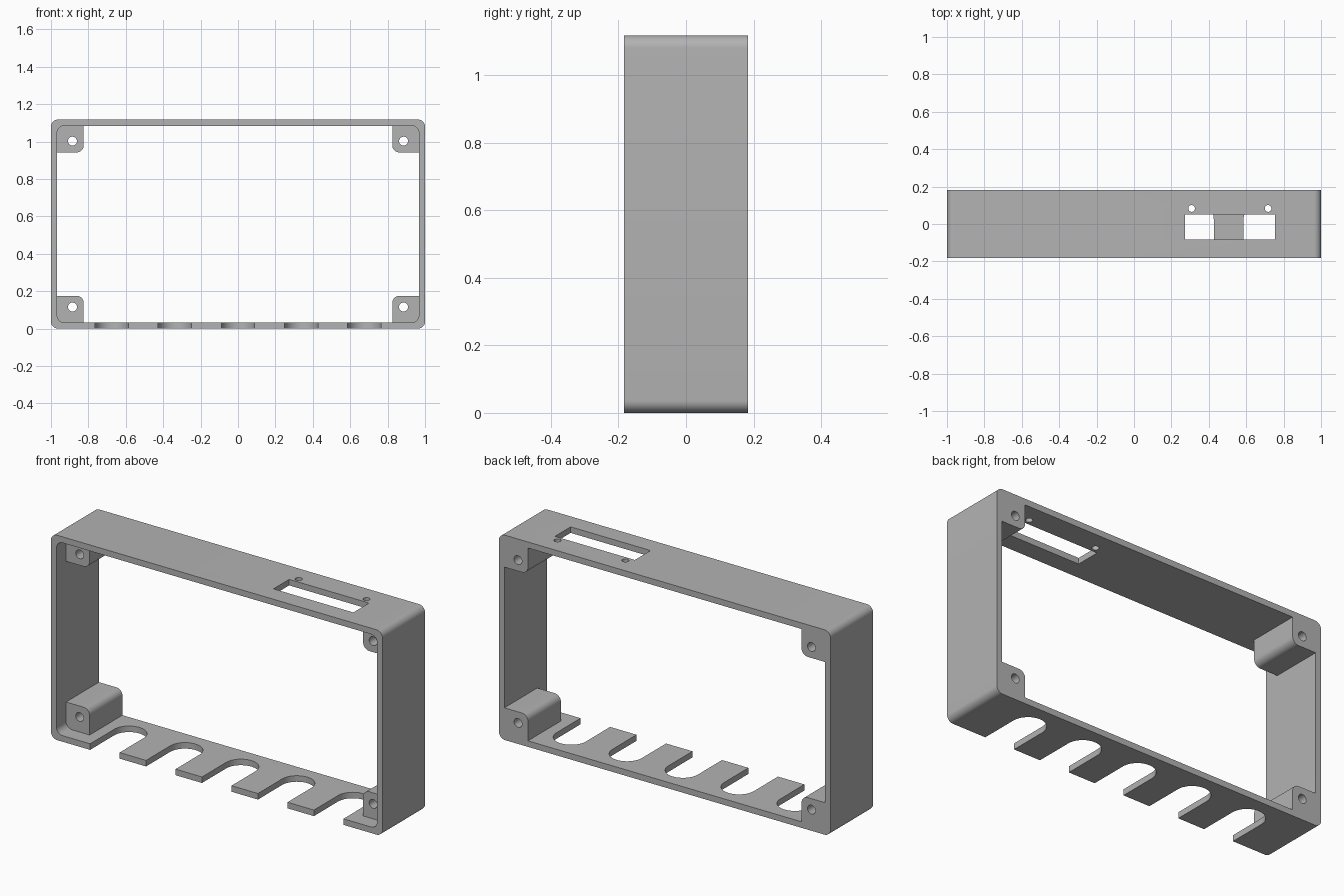
import bpy, bmesh, math
from mathutils import Vector

if "Cube" in bpy.data.objects:
    bpy.data.objects.remove(bpy.data.objects["Cube"], do_unlink=True)

HEIGHT, DEPTH, WALL = 1.117, 0.183, 0.033
ROUND = 0.037          # corner radius
POST = 0.142           # post side length
POST_FRONT = -0.1      # posts are set back from the front rim

grey = bpy.data.materials.new("mid grey plastic")
grey.use_nodes = True
colour = (0.45, 0.45, 0.45, 1)
grey.diffuse_color = colour
grey.node_tree.nodes["Principled BSDF"].inputs["Base Color"].default_value = colour


def arc(cx, cy, r, start, end, steps):
    angles = [math.radians(start + (end - start) * i / steps) for i in range(steps + 1)]
    return [(cx + r * math.cos(a), cy + r * math.sin(a)) for a in angles]


def rounded_rect(x0, x1, y0, y1, radii):
    """Outline from the top right corner, counter-clockwise; radius 0 stays square."""
    corners = [(x1, y1, -1, -1), (x0, y1, 1, -1), (x0, y0, 1, 1), (x1, y0, -1, 1)]
    pts = []
    for i, ((x, y, sx, sy), r) in enumerate(zip(corners, radii)):
        pts += arc(x + sx * r, y + sy * r, r, 90 * i, 90 * i + 90, 10) if r else [(x, y)]
    return pts


def prism(name, outline, low, high, axis):
    """Extrude an outline along Y (outline in XZ) or along Z (outline in XY)."""
    bm = bmesh.new()
    place = (lambda a, b: (a, low, b)) if axis == "Y" else (lambda a, b: (a, b, low))
    face = bm.faces.new([bm.verts.new(place(a, b)) for a, b in outline])
    new = bmesh.ops.extrude_face_region(bm, geom=[face])["geom"]
    shift = Vector((0, high - low, 0)) if axis == "Y" else Vector((0, 0, high - low))
    bmesh.ops.translate(bm, vec=shift, verts=[v for v in new if isinstance(v, bmesh.types.BMVert)])
    bmesh.ops.recalc_face_normals(bm, faces=bm.faces)
    mesh = bpy.data.meshes.new(name)
    bm.to_mesh(mesh)
    bm.free()
    mesh.materials.append(grey)
    obj = bpy.data.objects.new(name, mesh)
    bpy.context.collection.objects.link(obj)
    return obj


def select(obj):
    bpy.ops.object.select_all(action="DESELECT")
    obj.select_set(True)
    bpy.context.view_layer.objects.active = obj


def cut(obj, cutter):
    select(obj)
    mod = obj.modifiers.new("cut", "BOOLEAN")
    mod.operation, mod.solver, mod.object = "DIFFERENCE", "EXACT", cutter
    bpy.ops.object.modifier_apply(modifier=mod.name)
    bpy.data.objects.remove(cutter, do_unlink=True)


def smooth(obj):
    select(obj)
    bpy.ops.object.shade_smooth_by_angle(angle=math.radians(30))


# Open rectangular frame with rounded corners
frame = prism("frame", rounded_rect(-1, 1, 0, HEIGHT, [ROUND] * 4), -DEPTH, DEPTH, "Y")
inner_x, inner_low, inner_high = 1 - WALL, WALL, HEIGHT - WALL
cut(frame, prism("inner_cutter", rounded_rect(-inner_x, inner_x, inner_low, inner_high, [ROUND] * 4),
                 -1, 1, "Y"))

# Five round-ended slots in the bottom, open at the front
for i in range(-2, 3):
    x, r = i * 0.3375, 0.089
    outline = arc(x, 0.025, r, 0, 180, 24) + [(x - r, -0.3), (x + r, -0.3)]
    cut(frame, prism("slot_cutter", outline, -0.1, 0.1, "Z"))

# Rectangular opening and two screw holes in the top
cut(frame, prism("opening_cutter", rounded_rect(0.272, 0.754, -0.083, 0.052, [0] * 4), 1, 1.2, "Z"))
for x in (0.308, 0.717):
    cut(frame, prism("screw_cutter", arc(x, 0.083, 0.018, 0, 345, 23), 1, 1.2, "Z"))
smooth(frame)

# Corner posts, each with a hole running from front to back
for side, sx in (("left", 1), ("right", -1)):
    for level, top in (("upper", True), ("lower", False)):
        x0, x1 = sorted((sx * inner_x, sx * (inner_x - POST)))
        z0, z1 = (inner_high - POST, inner_high) if top else (inner_low, inner_low + POST)
        diagonal = (sx > 0) == top
        radii = [ROUND, 0, ROUND, 0] if diagonal else [0, ROUND, 0, ROUND]
        post = prism(f"{level}_{side}_post", rounded_rect(x0, x1, z0, z1, radii),
                     POST_FRONT, DEPTH, "Y")
        hole_z = HEIGHT - 0.115 if top else 0.115
        cut(post, prism("post_cutter", arc(sx * 0.885, hole_z, 0.024, 0, 345, 23), -1, 1, "Y"))
        smooth(post)
